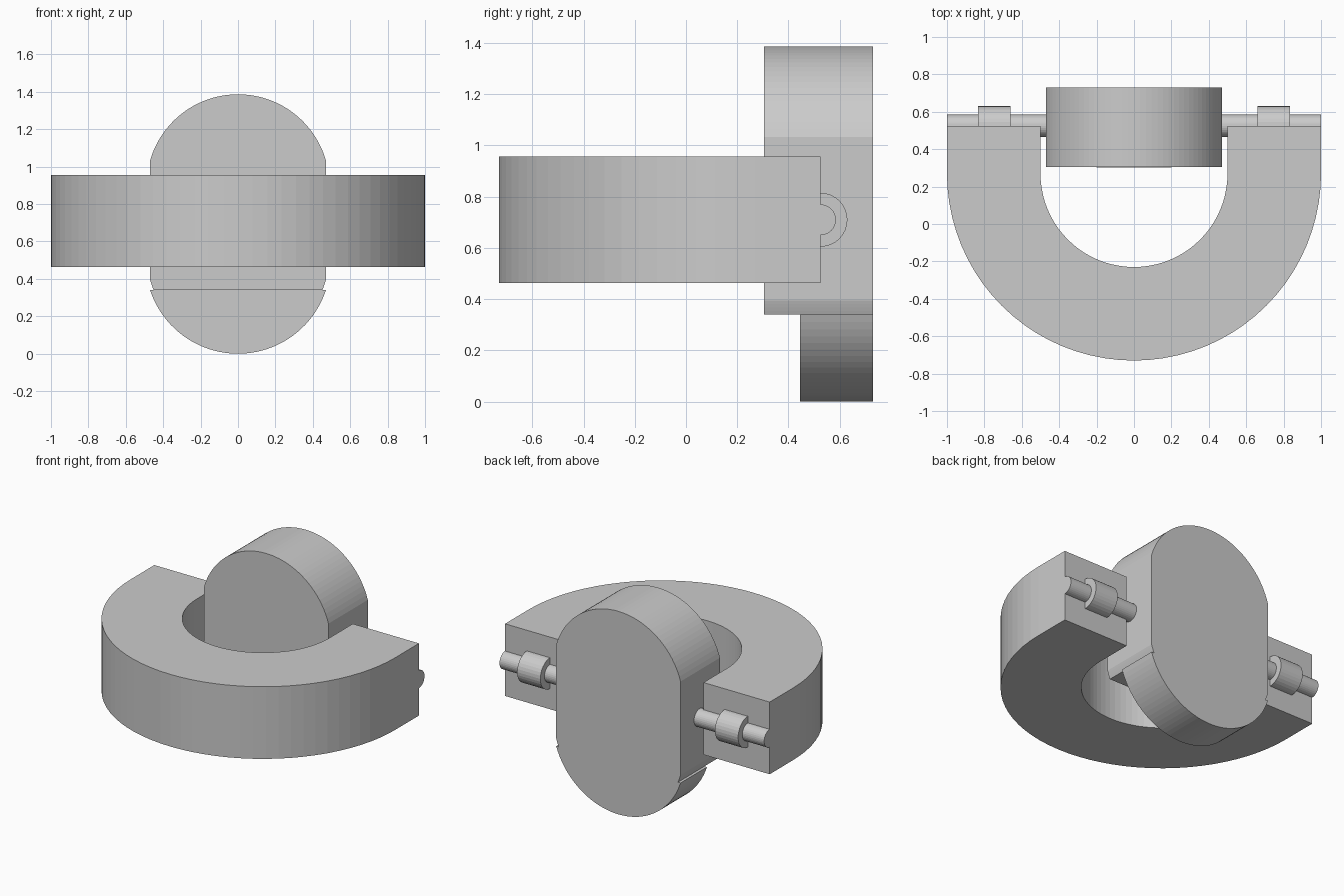
import bpy, bmesh, math
from mathutils import Vector

cube = bpy.data.objects.get("Cube")
if cube:
    bpy.data.objects.remove(cube, do_unlink=True)

grey = bpy.data.materials.new("plain grey")
grey.use_nodes = True
colour = (0.6, 0.6, 0.6, 1)
grey.diffuse_color = colour
grey.node_tree.nodes["Principled BSDF"].inputs["Base Color"].default_value = colour


def arc(cx, cy, r, start, end, steps):
    """Points on an arc, angles in radians."""
    return [(cx + r * math.cos(start + (end - start) * i / steps),
             cy + r * math.sin(start + (end - start) * i / steps))
            for i in range(steps + 1)]


def prism(name, outline, place, sweep):
    """Extrude a flat outline, placed in space by a function, along a vector."""
    bm = bmesh.new()
    face = bm.faces.new([bm.verts.new(place(a, b)) for a, b in outline])
    ext = bmesh.ops.extrude_face_region(bm, geom=[face])
    verts = [g for g in ext["geom"] if isinstance(g, bmesh.types.BMVert)]
    bmesh.ops.translate(bm, verts=verts, vec=Vector(sweep))
    bmesh.ops.recalc_face_normals(bm, faces=bm.faces)
    mesh = bpy.data.meshes.new(name)
    bm.to_mesh(mesh)
    bm.free()
    obj = bpy.data.objects.new(name, mesh)
    bpy.context.collection.objects.link(obj)
    mesh.materials.append(grey)
    return obj


# U-shaped collar
end_y, mid_y = 0.525, 0.27
collar = ([(1, end_y)] + arc(0, mid_y, 1, 0, -math.pi, 40) + [(-1, end_y)]
          + [(-0.5, end_y)] + arc(0, mid_y, 0.5, -math.pi, 0, 40) + [(0.5, end_y)])
prism("collar", collar, lambda a, b: (a, b, 0.463), (0, 0, 0.493))

# Upper block: rounded top, straight sides, slightly tapered foot cut flat
half, radius, back_y = 0.47, 0.489, 0.73
split_z, top_c, low_c = 0.34, 0.898, 0.529
side = math.acos(half / radius)
foot = math.asin((low_c - split_z) / radius)
upper = (arc(0, top_c, radius, side, math.pi - side, 40)
         + arc(0, low_c, radius, math.pi + side, math.pi + foot, 4)
         + arc(0, low_c, radius, -foot, -side, 4))
prism("upper_block", upper, lambda a, b: (a, back_y, b), (0, -0.425, 0))

# Thinner lower block: circular segment
low_r = 0.495
low_a = math.asin((low_r - split_z) / low_r)
lower = arc(0, low_r, low_r, math.pi + low_a, 2 * math.pi - low_a, 40)
prism("lower_block", lower, lambda a, b: (a, back_y, b), (0, -0.285, 0))

# Thin strip on the front of the upper block
strip = [(-0.2, 0.47), (0.2, 0.47), (0.2, 0.56), (-0.2, 0.56)]
prism("front_strip", strip, lambda a, b: (a, 0.306, b), (0, -0.004, 0))

# Hinge pins and bushings on both sides
axle_z = 0.71
for label, sign in (("left", 1), ("right", -1)):
    for part, r, x0, x1 in (("pin", 0.06, 0.45, 1.0), ("bushing", 0.105, 0.66, 0.835)):
        ring = arc(end_y, axle_z, r, 0, 2 * math.pi, 32)[:-1]
        prism(f"{label}_{part}", ring, lambda a, b: (sign * x0, a, b),
              (sign * (x1 - x0), 0, 0))
